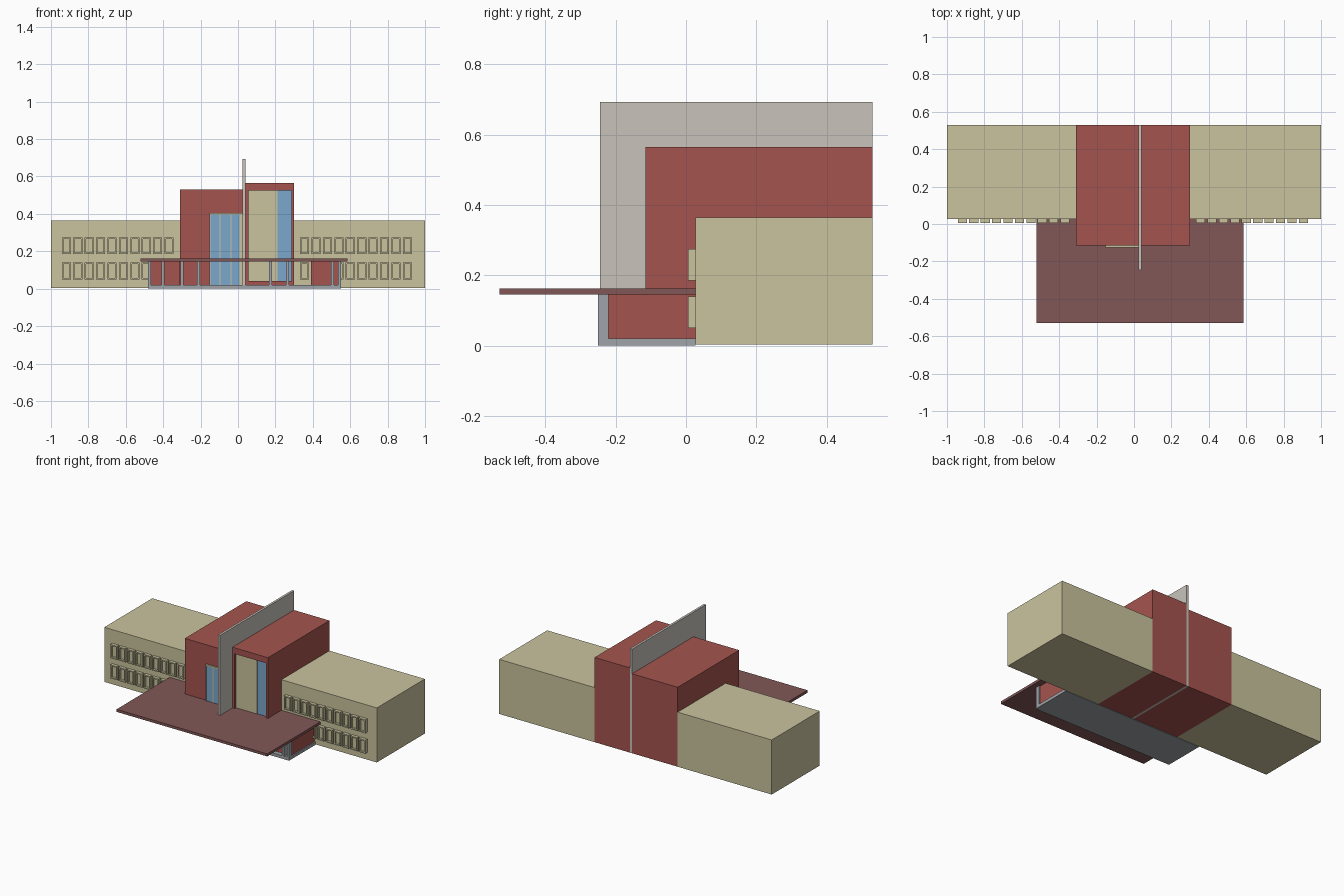
import bpy, bmesh

if "Cube" in bpy.data.objects:
    bpy.data.objects.remove(bpy.data.objects["Cube"])


def mat(name, r, g, b):
    lin = lambda c: ((c / 255 + 0.055) / 1.055) ** 2.4
    m = bpy.data.materials.new(name)
    m.diffuse_color = (lin(r), lin(g), lin(b), 1)
    m.use_nodes = True
    m.node_tree.nodes["Principled BSDF"].inputs["Base Color"].default_value = m.diffuse_color
    return m


CREAM = mat("cream", 202, 196, 158)
RED = mat("brick_red", 165, 84, 78)
MAROON = mat("canopy_maroon", 130, 87, 87)
STONE = mat("pale_stone", 200, 196, 187)
GREY = mat("concrete_grey", 160, 163, 168)
BLUE = mat("glass_blue", 123, 167, 203)


def boxes(name, material, *bounds):
    """One object of boxes, each given as (x0, x1, y0, y1, z0, z1)."""
    bm = bmesh.new()
    for x0, x1, y0, y1, z0, z1 in bounds:
        for v in bmesh.ops.create_cube(bm, size=1)["verts"]:
            v.co = (x1 if v.co.x > 0 else x0,
                    y1 if v.co.y > 0 else y0,
                    z1 if v.co.z > 0 else z0)
    me = bpy.data.meshes.new(name)
    bm.to_mesh(me)
    bm.free()
    me.materials.append(material)
    ob = bpy.data.objects.new(name, me)
    bpy.context.collection.objects.link(ob)
    return ob


def ring(x0, x1, y0, y1, z0, z1, t):
    """Four bars of a rectangular frame facing the front."""
    return [(x0, x0 + t, y0, y1, z0, z1), (x1 - t, x1, y0, y1, z0, z1),
            (x0 + t, x1 - t, y0, y1, z0, z0 + t),
            (x0 + t, x1 - t, y0, y1, z1 - t, z1)]


BACK, WALL, FRONT, LOW = 0.53, 0.027, -0.115, 0.003

# Side wings with two rows of projecting window frames
boxes("left_wing", CREAM, (-1, -0.31, WALL, BACK, LOW, 0.365))
boxes("right_wing", CREAM, (0.30, 1, WALL, BACK, LOW, 0.365))
N = 10
PITCH = 0.61 / N
for side, start in (("left", -0.942), ("right", 0.332)):
    frames = []
    for z0, z1 in ((0.05, 0.14), (0.185, 0.275)):
        for i in range(N):
            x = start + i * PITCH
            frames += ring(x, x + PITCH * 0.8, 0.006, WALL + 0.003, z0, z1, 0.008)
            # pane set back inside the frame
            frames.append((x + 0.008, x + PITCH * 0.8 - 0.008, 0.02,
                           WALL + 0.003, z0 + 0.008, z1 - 0.008))
    boxes(side + "_wing_windows", CREAM, *frames)

# Central tower: two red blocks either side of a tall fin
boxes("left_tower", RED, (-0.31, 0.025, FRONT, BACK, LOW, 0.53))
boxes("right_tower", RED, (0.04, 0.30, FRONT + 0.025, BACK, LOW, 0.565))
boxes("right_tower_surround", RED,
      (0.04, 0.055, FRONT, FRONT + 0.025, LOW, 0.565),
      (0.285, 0.30, FRONT, FRONT + 0.025, LOW, 0.565),
      (0.055, 0.285, FRONT, FRONT + 0.025, LOW, 0.04),
      (0.055, 0.285, FRONT, FRONT + 0.025, 0.525, 0.565))
boxes("tower_fin", STONE, (0.025, 0.04, -0.245, BACK, LOW, 0.693))

# Recessed panel and glazing of the right block
boxes("tower_panel", CREAM, (0.055, 0.21, FRONT + 0.015, FRONT + 0.025, 0.04, 0.525))
boxes("tower_side_glass", BLUE, (0.21, 0.285, FRONT + 0.018, FRONT + 0.026, 0.04, 0.525))

# Tall entrance glazing with a thin frame
boxes("entrance_glass", BLUE, (-0.148, 0.008, FRONT - 0.005, FRONT + 0.001, 0.02, 0.398))
boxes("entrance_frame", CREAM,
      (-0.152, -0.146, FRONT - 0.01, FRONT, 0.02, 0.404),
      (0.008, 0.025, FRONT - 0.01, FRONT, 0.02, 0.404),
      (-0.146, 0.008, FRONT - 0.01, FRONT, 0.396, 0.404),
      *[(x - 0.003, x + 0.003, FRONT - 0.01, FRONT, 0.02, 0.396)
        for x in (-0.097, -0.037)])

# Porch: floor slab, side rooms, columns and canopy
boxes("porch_slab", GREY, (-0.48, 0.55, -0.25, WALL, 0, 0.02))
boxes("porch_rooms", RED,
      (-0.472, -0.31, -0.22, WALL, 0.02, 0.146),
      (0.39, 0.542, -0.22, WALL, 0.02, 0.146))
boxes("porch_columns", GREY,
      *[(x - 0.008, x + 0.008, -0.25, -0.22, 0.02, 0.146)
        for x in (-0.472, -0.40, -0.30, -0.21, 0.175, 0.265, 0.505, 0.542)])
boxes("canopy", MAROON, (-0.52, 0.585, -0.53, WALL, 0.145, 0.162))
